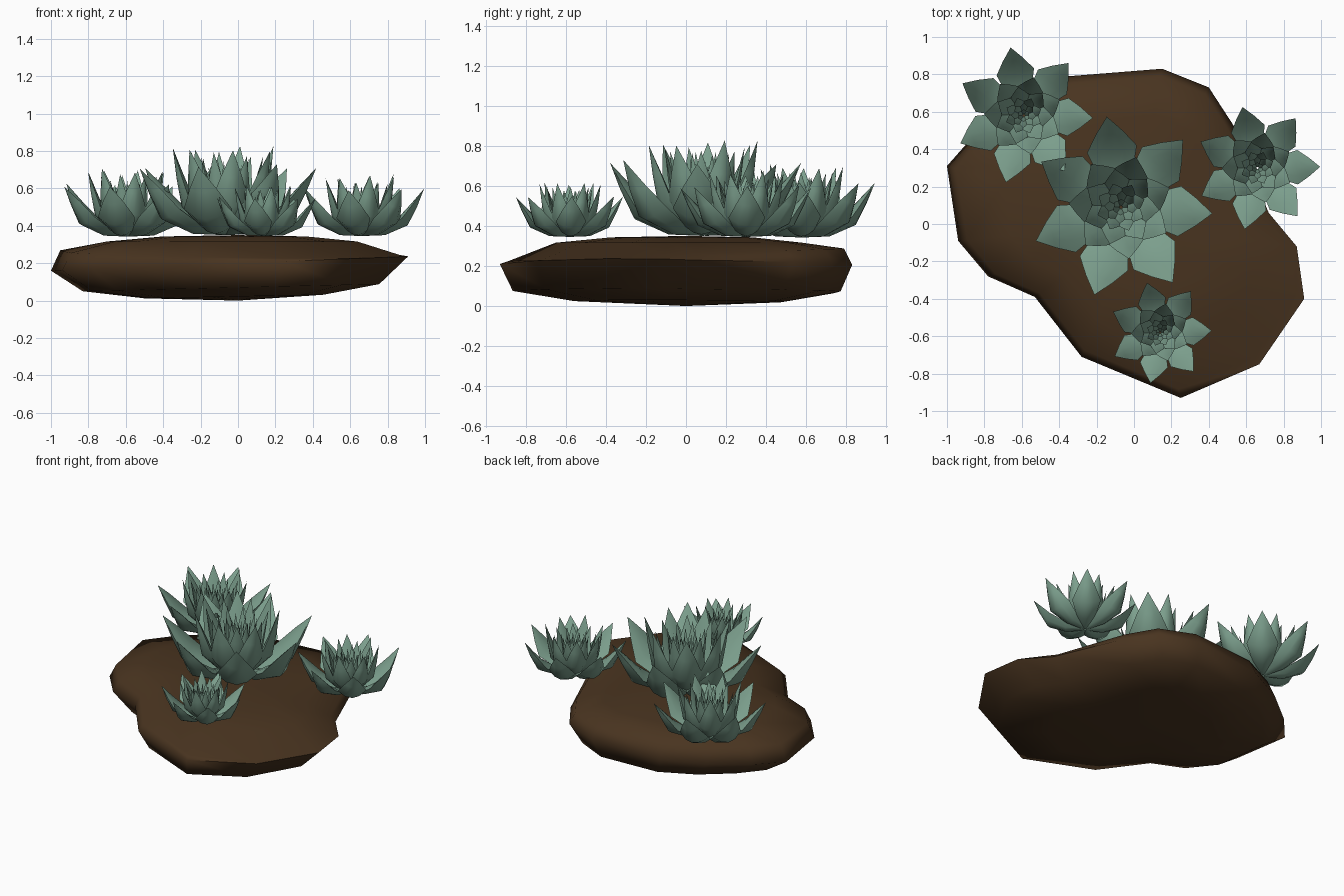
import bpy, bmesh, math, random
from mathutils import Vector, Matrix

random.seed(4)
cube = bpy.data.objects.get("Cube")
if cube:
    bpy.data.objects.remove(cube)


def material(name, rgb):
    m = bpy.data.materials.new(name)
    m.use_nodes = True
    m.diffuse_color = (*rgb, 1)
    m.node_tree.nodes["Principled BSDF"].inputs["Base Color"].default_value = (*rgb, 1)
    return m


soil = material("soil_brown", (0.066, 0.034, 0.014))
green = material("leaf_green", (0.2, 0.345, 0.265))


def make_object(name, bm, mat, angle):
    bmesh.ops.recalc_face_normals(bm, faces=bm.faces)
    mesh = bpy.data.meshes.new(name)
    bm.to_mesh(mesh)
    bm.free()
    mesh.materials.append(mat)
    obj = bpy.data.objects.new(name, mesh)
    bpy.context.collection.objects.link(obj)
    bpy.ops.object.select_all(action='DESELECT')
    obj.select_set(True)
    bpy.context.view_layer.objects.active = obj
    bpy.ops.object.shade_smooth_by_angle(angle=math.radians(angle))
    return obj


def bridge(bm, a, b):
    for i in range(len(a)):
        j = (i + 1) % len(a)
        bm.faces.new((a[i], a[j], b[j], b[i]))


def close(bm, ring, point):
    for i in range(len(ring)):
        bm.faces.new((ring[i], ring[(i + 1) % len(ring)], point))


# Mound: an irregular outline stacked in rings and closed at both ends
outline = [(-1, .31), (-.85, .48), (-.62, .66), (-.35, .79), (.15, .83), (.4, .73),
           (.53, .53), (.72, .06), (.87, -.12), (.91, -.4), (.67, -.75),
           (.25, -.93), (-.28, -.71), (-.53, -.39), (-.78, -.28), (-.94, -.09)]
# Each ring: x scale, y scale, height, slope along x, slope along y
mound_rings = [(.5, .6, .022, .01, 0), (.83, .93, .07, .02, 0), (1, 1, .2, .04, 0),
               (.95, .95, .258, 0, .035), (.7, .7, .316, 0, 0), (.4, .4, .343, 0, 0)]


def build_mound():
    bm = bmesh.new()
    rings = [[bm.verts.new((x * sx, y * sy, z + tx * x + ty * y)) for x, y in outline]
             for sx, sy, z, tx, ty in mound_rings]
    for a, b in zip(rings, rings[1:]):
        bridge(bm, a, b)
    close(bm, rings[0], bm.verts.new((0, 0, 0)))
    close(bm, rings[-1], bm.verts.new((0, 0, .35)))
    make_object("soil_mound", bm, soil, 75)


# Leaf: a solid blade with a deep keeled back and a gently domed face, ending in a point
def add_leaf(bm, path, widths, depth, matrix):
    rows = []
    for k, (r, h) in enumerate(path[:-1]):
        t = (Vector(path[k + 1]) - Vector(path[max(k - 1, 0)])).normalized()
        section = [(u, -depth) for u in (-1, -.5, 0, .5)]
        section += [(u, depth * .3) for u in (1, .5, 0, -.5)]
        row = []
        for u, d in section:
            lift = d * (1 - u * u) * widths[k] / max(widths)
            row.append(bm.verts.new(matrix @ Vector(
                (r - t.y * lift, u * widths[k], h + t.x * lift))))
        rows.append(row)
    for a, b in zip(rows, rows[1:]):
        bridge(bm, a, b)
    bm.faces.new(rows[0])
    close(bm, rows[-1], bm.verts.new(matrix @ Vector((path[-1][0], 0, path[-1][1]))))


# Leaf rings, outermost first: count, tip radius, tip height, half width, depth
leaf_rings = [(7, 1.0, .75, .275, .15), (7, .57, .95, .21, .12),
              (7, .42, .88, .15, .07), (8, .27, .83, .1, .05),
              (8, .18, .78, .07, .03), (6, .09, .72, .05, .02)]


def build_rosette(name, x, y, z, size, turn):
    bm = bmesh.new()
    for level, (count, radius, height, width, depth) in enumerate(leaf_rings):
        for i in range(count):
            angle = math.radians(turn) + (i + level / 2) * math.tau / count
            tip = height * (1 + random.uniform(-.04, .04))
            path = [(.02, .03), (radius * .34, height * .14), (radius * .64, height * .38),
                    (radius * .82, height * .68), (radius, tip)]
            widths = [width * .2, width * .65, width, width * .55]
            add_leaf(bm, path, widths, depth, Matrix.Rotation(angle, 4, 'Z'))
    bmesh.ops.scale(bm, vec=(size, size, size), verts=bm.verts)
    obj = make_object(name, bm, green, 50)
    obj.location = (x, y, z)


build_mound()
build_rosette("large_centre_rosette", -.07, .09, .35, .49, -4)
build_rosette("back_right_rosette", -.59, .58, .342, .37, -2)
build_rosette("left_rosette", .66, .3, .345, .335, 1)
build_rosette("front_rosette", .14, -.58, .345, .275, 2)
